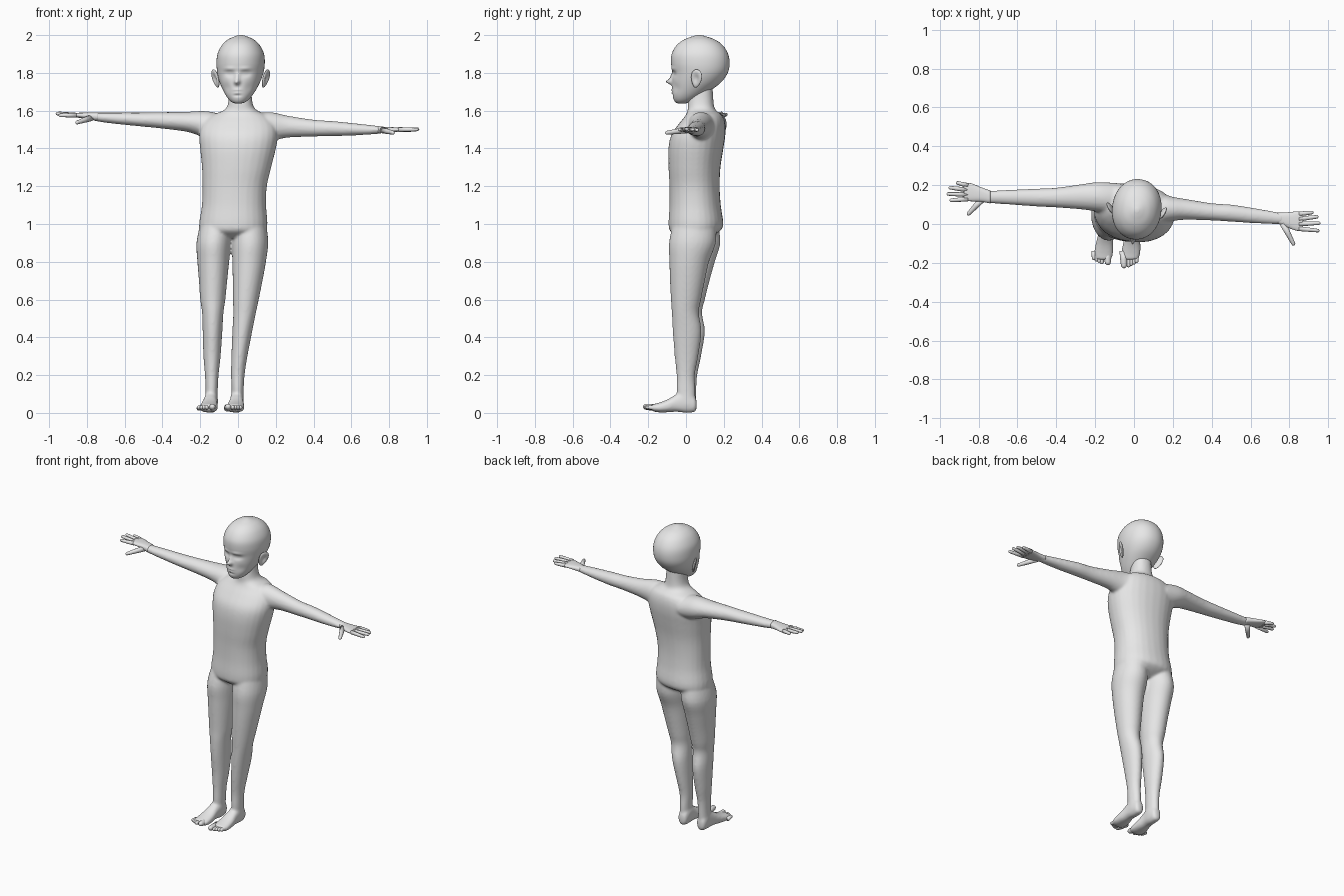
import bpy, bmesh, math
from mathutils import Vector, Matrix

skin = bpy.data.materials.new("plain_grey")
skin.diffuse_color = (0.8, 0.8, 0.8, 1)
YAW = 0.12  # the upper body is turned slightly


def finish(name, bm):
    bmesh.ops.recalc_face_normals(bm, faces=bm.faces)
    for f in bm.faces:
        f.smooth = True
    me = bpy.data.meshes.new(name)
    bm.to_mesh(me)
    bm.free()
    me.materials.append(skin)
    ob = bpy.data.objects.new(name, me)
    bpy.context.collection.objects.link(ob)
    return ob


def spline(rows, steps):
    """Catmull-Rom through rows of numbers."""
    out = []
    for i in range(len(rows) - 1):
        p = [rows[max(0, min(len(rows) - 1, i + k))] for k in (-1, 0, 1, 2)]
        for s in range(steps):
            t = s / steps
            out.append([0.5 * (2 * b + (c - a) * t + (2 * a - 5 * b + 4 * c - d) * t * t
                               + (3 * b - a - 3 * c + d) * t ** 3) for a, b, c, d in zip(*p)])
    return out + [list(rows[-1])]


def skin_rings(bm, rings):
    loops = [[bm.verts.new(p) for p in r] for r in rings]
    n = len(loops[0])
    for a, b in zip(loops, loops[1:]):
        for i in range(n):
            bm.faces.new((a[i], a[(i + 1) % n], b[(i + 1) % n], b[i]))
    bm.faces.new(loops[0][::-1])
    bm.faces.new(loops[-1])


def loft(bm, axis, rows, yaw=0.0, steps=4, n=28, power=1.0):
    """Rows are (position, min, max, min, max) across the given axis."""
    rings = []
    for t, a0, a1, b0, b1 in spline(rows, steps):
        ring = []
        for i in range(n):
            w = 2 * math.pi * i / n
            c, s = math.cos(w), math.sin(w)
            u = math.copysign(abs(c) ** power, c) * (a1 - a0) / 2
            v = math.copysign(abs(s) ** power, s) * (b1 - b0) / 2
            a = (a0 + a1) / 2 + u + yaw * v
            b = (b0 + b1) / 2 + v - yaw * u
            ring.append({'x': (t, a, b), 'y': (a, t, b), 'z': (a, b, t)}[axis])
        rings.append(ring)
    skin_rings(bm, rings)


def digit(bm, p, q, r0, r1, n=12):
    """Tapered finger or toe with a rounded tip."""
    p, q = Vector(p), Vector(q)
    d = q - p
    length = d.length
    rot = d.to_track_quat('Z', 'Y')
    prof = [(0, r0), (length * .5, (r0 + r1) / 2)]
    prof += [(length - r1 + r1 * math.sin(k), r1 * math.cos(k)) for k in (0, .5, 1.0, 1.4)]
    skin_rings(bm, [[p + rot @ Vector((r * math.cos(2 * math.pi * i / n),
                                       r * math.sin(2 * math.pi * i / n), h))
                     for i in range(n)] for h, r in prof])


# Body: torso, limbs and feet blended into one skin
bm = bmesh.new()
loft(bm, 'z', [(.925, -.12, .06, -.03, .11), (.96, -.195, .14, -.08, .175), (1.0, -.205, .155, -.09, .195),
               (1.1, -.19, .148, -.085, .182), (1.2, -.187, .152, -.085, .176),
               (1.3, -.19, .175, -.09, .18), (1.4, -.2, .2, -.09, .195),
               (1.47, -.205, .21, -.075, .205), (1.53, -.19, .2, -.035, .205),
               (1.575, -.14, .16, 0, .19), (1.605, -.07, .095, .01, .155),
               (1.65, -.05, .075, .012, .145), (1.74, -.045, .07, .03, .14)], YAW, power=.9)
# Legs
loft(bm, 'z', [(1.0, -.2, -.03, -.06, .17), (.9, -.22, -.037, -.085, .182), (.8, -.215, -.047, -.08, .153),
               (.7, -.207, -.057, -.075, .125), (.6, -.2, -.067, -.07, .1), (.53, -.19, -.077, -.07, .085),
               (.43, -.187, -.083, -.065, .1), (.3, -.183, -.092, -.05, .08),
               (.2, -.175, -.103, -.045, .06), (.12, -.172, -.107, -.045, .055),
               (.04, -.175, -.11, -.04, .052)])
loft(bm, 'z', [(1.0, -.025, .15, -.07, .16), (.9, -.033, .16, -.09, .158), (.8, -.03, .148, -.088, .122),
               (.7, -.028, .13, -.085, .1), (.6, -.027, .11, -.08, .08), (.53, -.025, .095, -.075, .068),
               (.43, -.03, .075, -.07, .082), (.3, -.035, .05, -.06, .065),
               (.2, -.037, .035, -.05, .047), (.12, -.034, .03, -.05, .05),
               (.04, -.035, .03, -.04, .05)])
# Feet
for cx, out in ((-.142, -1), (-.004, 1)):
    rows = []
    for y, inner, outer, z0, z1 in ((.057, .01, .01, .025, .06), (.045, .03, .028, .005, .09),
                                    (0, .036, .033, 0, .125), (-.05, .036, .037, .006, .1),
                                    (-.1, .044, .046, .003, .07), (-.15, .048, .05, .003, .052),
                                    (-.185, .042, .042, .012, .044)):
        s = .5 * max(0, -y)  # toes drift sideways
        drift = -.05 * s / .1
        x0, x1 = sorted((cx + out * -inner + drift * .35, cx + out * outer + drift * .35))
        rows.append((y, x0, x1, z0, z1))
    loft(bm, 'y', rows, power=.85)
# Arms
loft(bm, 'x', [(.08, .0, .17, 1.43, 1.575), (.15, .005, .155, 1.435, 1.592), (.2, .015, .14, 1.445, 1.588),
               (.27, .022, .128, 1.458, 1.572), (.4, .018, .107, 1.463, 1.552), (.5, .012, .1, 1.465, 1.545),
               (.6, .005, .085, 1.468, 1.535), (.7, 0, .068, 1.474, 1.524), (.77, 0, .055, 1.48, 1.516)])
loft(bm, 'x', [(-.08, .04, .21, 1.44, 1.58), (-.15, .055, .215, 1.45, 1.595), (-.2, .065, .215, 1.465, 1.598),
               (-.27, .075, .205, 1.488, 1.594), (-.4, .085, .187, 1.505, 1.592), (-.5, .09, .182, 1.515, 1.59),
               (-.6, .097, .178, 1.525, 1.59), (-.7, .104, .173, 1.536, 1.59), (-.77, .108, .17, 1.548, 1.59)])
body = finish("body", bm)
m = body.modifiers.new("blend", 'REMESH')
m.mode, m.voxel_size, m.use_smooth_shade = 'VOXEL', .0075, True
m = body.modifiers.new("soften", 'SMOOTH')
m.factor, m.iterations = .5, 8

# Hands: palm, four fingers, thumb
bm = bmesh.new()
loft(bm, 'x', [(.74, .003, .058, 1.48, 1.516), (.79, -.018, .06, 1.483, 1.514),
               (.84, -.035, .065, 1.488, 1.511), (.87, -.033, .06, 1.491, 1.508)], power=.8)
for yb, tip in ((.052, (.925, .06, 1.497)), (.026, (.95, .038, 1.5)),
                (0, (.96, .005, 1.502)), (-.024, (.955, -.035, 1.5))):
    digit(bm, (.85, yb, 1.5), tip, .0125, .009)
digit(bm, (.765, .005, 1.497), (.825, -.11, 1.482), .017, .010)
finish("left_hand", bm)

bm = bmesh.new()
loft(bm, 'x', [(-.74, .106, .172, 1.546, 1.59), (-.79, .115, .19, 1.555, 1.59),
               (-.84, .117, .21, 1.562, 1.589), (-.875, .12, .208, 1.568, 1.588)], power=.8)
for yb, tip in ((.198, (-.917, .214, 1.58)), (.175, (-.955, .188, 1.587)),
                (.151, (-.965, .155, 1.585)), (.128, (-.95, .122, 1.575))):
    digit(bm, (-.855, yb, 1.576), tip, .0125, .009)
digit(bm, (-.775, .135, 1.563), (-.858, .046, 1.535), .018, .010)
finish("right_hand", bm)

# Toes: a big one set apart, then four shrinking ones
for name, big, x0, step, tip in (("right_toes", -.138, -.166, -.0135, -.212),
                                 ("left_toes", -.055, -.028, .0135, -.228)):
    bm = bmesh.new()
    digit(bm, (big, -.14, .026), (big + .004, tip, .034), .02, .0155)
    for k in range(4):
        x = x0 + step * k
        digit(bm, (x, -.14, .024), (x, tip + .005 + .007 * k, .03), .013, .0105)
    finish(name, bm)

# Head: skull loft, then the face is pushed in and out
bm = bmesh.new()
HEAD = [(1.638, -.012, .014, -.04, -.005), (1.645, -.033, .038, -.056, .025), (1.665, -.053, .062, -.067, .065),
        (1.70, -.074, .088, -.072, .12), (1.75, -.096, .115, -.072, .185), (1.80, -.108, .133, -.07, .22),
        (1.85, -.112, .14, -.078, .23), (1.90, -.107, .136, -.075, .222), (1.945, -.085, .115, -.05, .195),
        (1.975, -.055, .085, -.012, .155), (1.992, -.02, .05, .03, .11), (2.0, .005, .025, .06, .08)]
loft(bm, 'z', HEAD, YAW, steps=7, n=88, power=.95)
FACE = [(0, 1.752, .013, .013, -.03), (0, 1.775, .011, .025, -.014),       # nose
        (-.042, 1.796, .024, .014, .013), (.042, 1.796, .024, .014, .013),   # eye sockets
        (-.042, 1.797, .015, .008, -.006), (.042, 1.797, .015, .008, -.006),  # eyelids
        (-.042, 1.822, .03, .009, -.006), (.042, 1.822, .03, .009, -.006),   # brows
        (0, 1.709, .02, .005, -.007), (0, 1.694, .016, .005, -.006),         # lips
        (0, 1.702, .02, .003, .005), (0, 1.68, .02, .006, .005),             # mouth line, chin dip
        (-.06, 1.72, .022, .025, .006), (.06, 1.72, .022, .025, .006)]       # cheek hollows
for v in bm.verts:
    if v.co.y < .03:
        lx = v.co.x - .014 - YAW * (v.co.y - .075)
        z, push = v.co.z, 0
        for fx, fz, sx, sz, amount in FACE:
            push += amount * math.exp(-((lx - fx) / sx) ** 2 - ((z - fz) / sz) ** 2)
        v.co += Vector((YAW * push, push, 0))
finish("head", bm)

# Ears: thin cupped ovals swept back and outward
for name, loc, side in (("right_ear", (-.119, .08, 1.77), -1), ("left_ear", (.147, .055, 1.77), 1)):
    bm = bmesh.new()
    bmesh.ops.create_uvsphere(bm, u_segments=24, v_segments=16, radius=1)
    for v in bm.verts:
        r = v.co.y ** 2 + v.co.z ** 2
        if v.co.x * side > 0:
            v.co.x -= side * 1.1 * math.exp(-r / .25)
        v.co.y *= 1 + .25 * v.co.z  # narrower lobe
    rot = Matrix.Rotation(-side * .5, 4, 'Z') @ Matrix.Rotation(side * .2, 4, 'Y') @ Matrix.Rotation(-.25, 4, 'X')
    bm.transform(Matrix.Translation(loc) @ rot @ Matrix.Diagonal((.011, .031, .05, 1)))
    finish(name, bm)
